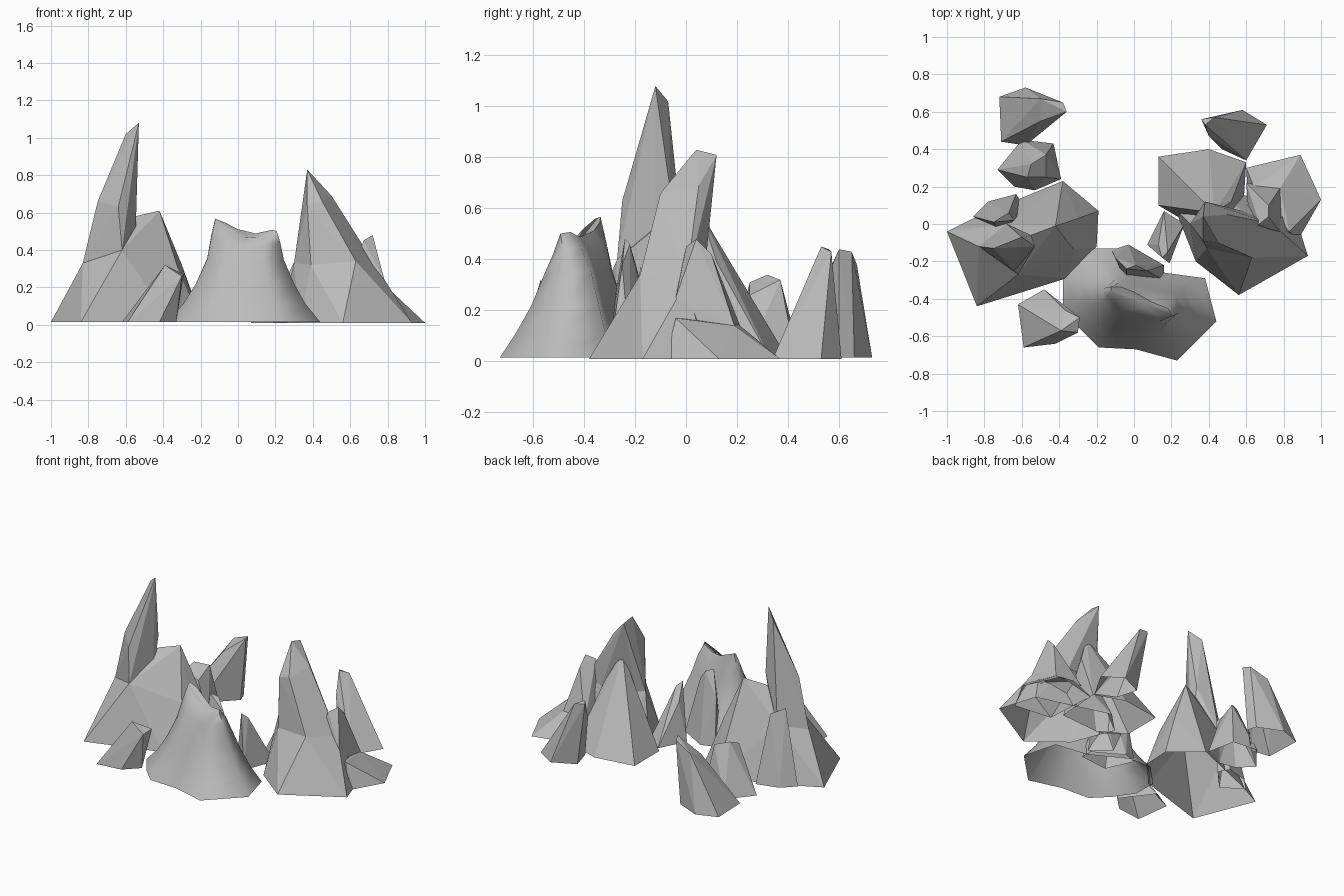
import bpy
import bmesh
import math

cube = bpy.data.objects.get("Cube")
if cube:
    bpy.data.objects.remove(cube, do_unlink=True)

# One plain stone colour for every part
stone = bpy.data.materials.new("stone_grey")
stone.use_nodes = True
stone_colour = (0.5, 0.5, 0.5, 1)
stone.diffuse_color = stone_colour
shader = next(n for n in stone.node_tree.nodes if n.type == "BSDF_PRINCIPLED")
shader.inputs["Base Color"].default_value = stone_colour
shader.inputs["Roughness"].default_value = 0.9

HUNDREDTH = 0.01


def finish(name, bm):
    """Turn a bmesh into a named stone object."""
    bmesh.ops.recalc_face_normals(bm, faces=bm.faces)
    mesh = bpy.data.meshes.new(name)
    bm.to_mesh(mesh)
    bm.free()
    mesh.materials.append(stone)
    obj = bpy.data.objects.new(name, mesh)
    bpy.context.collection.objects.link(obj)
    return obj


def rock(name, base, tops, ground=1.5):
    """Flat faceted rock: ground outline plus upper corners, open underneath.

    All coordinates are in hundredths of a unit."""
    bm = bmesh.new()
    corners = [(x, y, ground) for x, y in base] + list(tops)
    for corner in corners:
        bm.verts.new([c * HUNDREDTH for c in corner])
    hull = bmesh.ops.convex_hull(bm, input=bm.verts[:])
    loose = set(hull["geom_interior"]) | set(hull["geom_unused"])
    loose = [v for v in loose if isinstance(v, bmesh.types.BMVert)]
    bmesh.ops.delete(bm, geom=loose, context="VERTS")
    # Remove the hidden underside so the rock is a hollow shell
    bm.normal_update()
    under = [f for f in bm.faces if f.normal.z < -0.75]
    bmesh.ops.delete(bm, geom=under, context="FACES")
    return finish(name, bm)


def smooth_mound(name, outline, centre, rings):
    """Flared mound: the ground outline shrinks through the rings to a saddle ridge."""
    bm = bmesh.new()
    cx, cy = centre
    loops = []
    for z, sx, sy, saddle in rings:
        loop = []
        for x, y in outline:
            dx, dy = (x - cx) * sx, (y - cy) * sy
            # The ridge runs diagonally, with its higher shoulder at the back
            dy -= saddle * dx
            dz = saddle * (abs(dx) + dy)
            point = (cx + dx, cy + dy, z + dz)
            loop.append(bm.verts.new([c * HUNDREDTH for c in point]))
        loops.append(loop)
    count = len(outline)
    for low, high in zip(loops, loops[1:]):
        for i in range(count):
            j = (i + 1) % count
            bm.faces.new((low[i], low[j], high[j], high[i]))
    middle = bm.verts.new([c * HUNDREDTH for c in (cx, cy, rings[-1][0])])
    for i in range(count):
        bm.faces.new((loops[-1][i], loops[-1][(i + 1) % count], middle))
    obj = finish(name, bm)
    bpy.ops.object.select_all(action="DESELECT")
    obj.select_set(True)
    bpy.context.view_layer.objects.active = obj
    bpy.ops.object.shade_smooth_by_angle(angle=math.radians(80))
    return obj


# Right group: broad boulder with a tall leaning spire on a shared shoulder
right_shoulder = [(-83, -12, 33), (-62, -27, 40), (-55, -12, 40), (-68, 0, 36)]
rock("right_boulder",
     [(-100, -4), (-84, -44), (-36, -29), (-20, -12), (-19, 7), (-38, 23), (-82, 5)],
     right_shoulder + [(-55, -6, 58), (-42, -1, 61), (-30, 3, 32), (-32, -14, 30)])
rock("right_spire", [],
     right_shoulder + [(-53, -12, 108), (-60, -7, 102), (-75, -13, 66),
                       (-64, -25, 63), (-55, -6, 66)])
rock("right_back_shard",
     [(-86, 4), (-78, 12), (-63, 16), (-59, 9), (-72, -5)],
     [(-75, 1, 50), (-67, 6, 46), (-64, 2, 42)])

# Centre: smooth flared mound with a shard behind it
smooth_mound("centre_mound",
             [(-38, -43), (-29, -56), (-19, -66), (1, -67), (23, -73), (44, -52),
              (38, -29), (16, -26), (-8, -13), (-24, -13), (-38, -27)],
             (5, -42),
             [(1.5, 1, 1, 0), (11, 0.8, 0.8, 0), (22, 0.64, 0.6, 0),
              (34, 0.5, 0.43, 0.05), (42, 0.45, 0.28, 0.2), (47, 0.4, 0.13, 0.38)])
rock("centre_back_shard",
     [(-12, -14), (-3, -11), (16, -22), (16, -30), (-4, -32)],
     [(-4, -24, 48), (1, -22, 46), (7, -25, 38), (-10, -18, 32)])

# Front right: small leaning stone
rock("front_right_stone",
     [(-62, -43), (-59, -66), (-42, -64), (-33, -55), (-48, -35)],
     [(-39, -57, 32), (-30, -58, 26), (-29, -50, 27), (-37, -46, 24)])

# Back right: two leaning stones
rock("back_right_outer_stone",
     [(-72, 68), (-58, 73), (-42, 66), (-40, 60), (-58, 42), (-71, 44)],
     [(-38, 65, 43), (-36, 60, 44), (-50, 67, 38), (-50, 55, 33)])
rock("back_right_inner_stone",
     [(-73, 29), (-60, 45), (-43, 43), (-39, 24), (-53, 18), (-64, 20)],
     [(-55, 32, 34), (-47, 37, 32), (-57, 25, 31), (-47, 25, 26)])

# Left group: leaning spire on a flared skirt, with boulders around it
left_waist = [(30, 0, 33), (39, -13, 32), (63, -18, 34), (74, 0, 31), (58, 7, 32), (35, 4, 33)]
rock("left_spire", [],
     left_waist + [(37, 4, 83), (38, 12, 81), (50, 5, 69), (37, -9, 64), (45, -10, 66)])
rock("left_skirt",
     [(22, 8), (33, -20), (56, -38), (93, -17), (85, 8), (36, 22)], left_waist, 1)
rock("left_side_peak", [],
     [(72, 4, 48), (67, 0, 45), (72, 10, 42), (62, -4, 26), (78, -4, 25),
      (79, 3, 14), (78, 19, 14), (60, 22, 12)])
rock("left_side_toe",
     [(89, 37), (100, 13), (88, -8), (60, 30), (62, -5)],
     [(83, -4, 17), (79, 4, 15), (78, 19, 14), (64, 20, 15)], 1)
rock("left_rear_boulder",
     [(13, 36), (13, 10), (40, 40), (60, 33), (58, 2), (30, 0)],
     [(43, 6, 58), (33, 10, 37), (52, 12, 39), (40, 24, 22)], 1)
rock("left_inner_shard",
     [(16, 7), (27, 0), (19, -21), (7, -11)],
     [(15, -18, 37), (18, -15, 34), (13, -11, 26)], 1)
rock("back_left_stone",
     [(47, 40), (43, 54), (58, 61), (71, 53), (60, 34)],
     [(36, 56, 44), (38, 53, 45), (43, 57, 43), (40, 47, 31)], 1)
